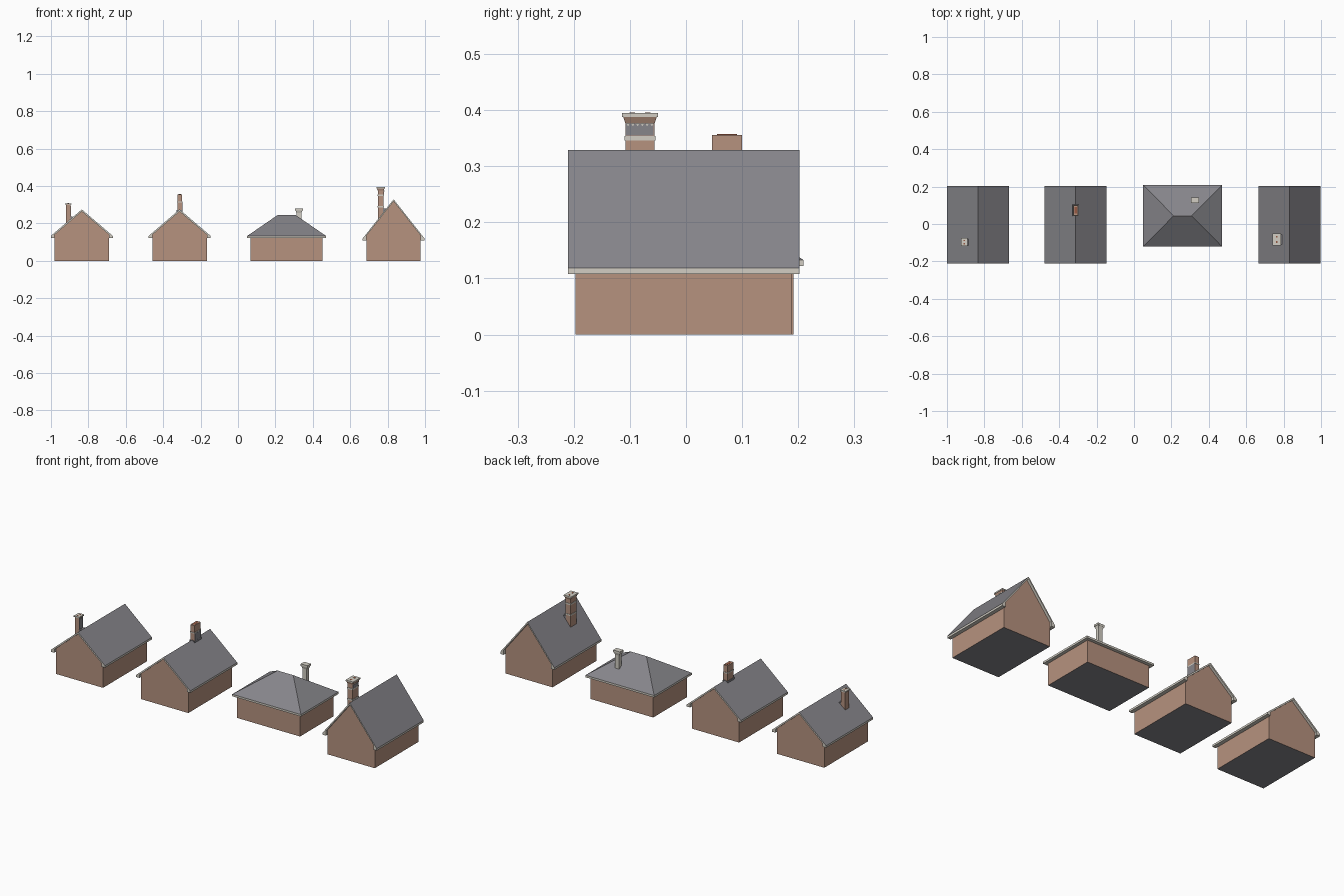
import bpy

cube = bpy.data.objects.get("Cube")
if cube:
    bpy.data.objects.remove(cube, do_unlink=True)


def material(name, srgb):
    lin = [((c / 255 + 0.055) / 1.055) ** 2.4 for c in srgb] + [1.0]
    m = bpy.data.materials.new(name)
    m.use_nodes = True
    m.diffuse_color = lin
    bsdf = next(n for n in m.node_tree.nodes if n.type == 'BSDF_PRINCIPLED')
    bsdf.inputs["Base Color"].default_value = lin
    return m


brick = material("brick", (182, 146, 127))
slate = material("slate", (134, 133, 138))
stone = material("pale stone", (210, 206, 196))
clay = material("clay", (150, 88, 66))


def make(name, verts, faces, mats):
    mesh = bpy.data.meshes.new(name)
    mesh.from_pydata(verts, [], faces)
    for m in mats:
        mesh.materials.append(m)
    mesh.update()
    ob = bpy.data.objects.new(name, mesh)
    bpy.context.scene.collection.objects.link(ob)
    return ob


def paint(ob, rule):
    for p in ob.data.polygons:
        p.material_index = 1 if rule(p) else 0


def block(name, cx, cy, z0, z1, size, mat, top=None):
    """Box with an optional different top size for flares."""
    verts = []
    for z, (w, d) in ((z0, size), (z1, top or size)):
        verts += [(cx + sx * w / 2, cy + sy * d / 2, z)
                  for sx, sy in ((-1, -1), (1, -1), (1, 1), (-1, 1))]
    faces = [(3, 2, 1, 0), (4, 5, 6, 7)]
    faces += [(i, (i + 1) % 4, 4 + (i + 1) % 4, 4 + i) for i in range(4)]
    return make(name, verts, faces, [mat])


def extrude(name, profile, y0, y1, mats):
    """Closed x-z profile, counter-clockwise from the front, swept along y."""
    n = len(profile)
    verts = [(x, y, z) for y in (y0, y1) for x, z in profile]
    faces = [tuple(range(n)), tuple(range(2 * n - 1, n - 1, -1))]
    faces += [(i, i + n, (i + 1) % n + n, (i + 1) % n) for i in range(n)]
    return make(name, verts, faces, mats)


def gable_house(label, cx, eave, apex):
    hw, rw, t = 0.145, 0.166, 0.011
    slope = (apex - eave - t) / rw
    under = apex - t - slope * hw
    # Walls with pointed ends and a dark floor
    walls = extrude(label + "_walls", [(cx - hw, 0), (cx + hw, 0), (cx + hw, under),
                    (cx, apex - t), (cx - hw, under)], -0.197, 0.188, [brick, slate])
    paint(walls, lambda p: p.normal.z < -0.9)
    # Roof shell: slate on top, pale edges and boxed eaves
    roof = extrude(label + "_roof", [(cx - rw, eave), (cx - hw, eave), (cx - hw, under),
                   (cx, apex - t), (cx + hw, under), (cx + hw, eave), (cx + rw, eave),
                   (cx + rw, eave + t), (cx, apex), (cx - rw, eave + t)],
                   -0.21, 0.202, [stone, slate])
    paint(roof, lambda p: p.normal.z > 0.1)


gable_house("west_house", -0.835, 0.122, 0.275)
gable_house("middle_house", -0.312, 0.122, 0.275)
gable_house("east_house", 0.832, 0.108, 0.329)

# Hipped house
hx, hy = 0.26, 0.044
walls = block("hipped_house_walls", hx, hy, 0, 0.124, (0.386, 0.295), brick)
walls.data.materials.append(slate)
paint(walls, lambda p: p.normal.z < -0.9)
block("hipped_house_fascia", hx, hy, 0.122, 0.133, (0.422, 0.33), stone)
corners = [(hx + sx * 0.211, hy + sy * 0.165, 0.133)
           for sx, sy in ((-1, -1), (1, -1), (1, 1), (-1, 1))]
ridge = [(hx - 0.048, hy, 0.245), (hx + 0.048, hy, 0.245)]
make("hipped_house_roof", corners + ridge,
     [(0, 1, 5, 4), (1, 2, 5), (2, 3, 4, 5), (3, 0, 4), (3, 2, 1, 0)], [slate])

# West chimney: brick stack, slate uphill face, stone cap and two flues
cx, cy = -0.908, -0.097
block("west_chimney_stack", cx, cy, 0.15, 0.3, (0.025, 0.034), brick)
block("west_chimney_lining", cx + 0.0135, cy, 0.2, 0.294, (0.003, 0.03), slate)
block("west_chimney_flashing", cx + 0.018, cy, 0.222, 0.236, (0.012, 0.036), slate)
block("west_chimney_cap", cx, cy, 0.3, 0.307, (0.034, 0.042), stone)
for s in (-1, 1):
    block("west_chimney_flue", cx, cy + s * 0.009, 0.306, 0.308, (0.007, 0.007), clay)

# Middle chimney: straddles the ridge, with a stone band
cx, cy = -0.312, 0.073
block("middle_chimney_stack", cx, cy, 0.22, 0.356, (0.025, 0.054), brick)
block("middle_chimney_band", cx, cy, 0.312, 0.318, (0.029, 0.058), stone)
block("middle_chimney_lining", cx + 0.0135, cy, 0.25, 0.312, (0.003, 0.05), slate)
block("middle_chimney_collar", cx, cy, 0.258, 0.272, (0.031, 0.06), slate)
block("middle_chimney_flue", cx, cy, 0.355, 0.357, (0.012, 0.036), clay)

# Hipped house chimney: pale shaft with a flared head
cx, cy = 0.326, 0.128
block("hipped_chimney_shaft", cx, cy, 0.15, 0.256, (0.026, 0.02), stone)
block("hipped_chimney_flare", cx, cy, 0.256, 0.27, (0.026, 0.02), stone, (0.038, 0.028))
block("hipped_chimney_cap", cx, cy, 0.27, 0.281, (0.041, 0.03), stone)

# East chimney: tall brick stack with bands, dentils and a flared head
cx, cy = 0.763, -0.082
block("east_chimney_stack", cx, cy, 0.18, 0.376, (0.03, 0.051), brick)
for z in (0.286, 0.346):
    block("east_chimney_band", cx, cy, z, z + 0.008, (0.034, 0.055), stone)
block("east_chimney_lining", cx + 0.016, cy, 0.355, 0.376, (0.003, 0.049), slate)
for i in range(6):
    block("east_chimney_dentil", cx + 0.018, cy + (i - 2.5) * 0.0085,
          0.372, 0.377, (0.002, 0.002), stone, (0.003, 0.006))
block("east_chimney_flare", cx, cy, 0.376, 0.388, (0.032, 0.052), brick, (0.042, 0.06))
block("east_chimney_cap", cx, cy, 0.388, 0.395, (0.046, 0.064), stone)
block("east_chimney_flashing", cx + 0.02, cy, 0.262, 0.28, (0.014, 0.053), slate)
for s in (-1, 1):
    block("east_chimney_flue", cx, cy + s * 0.014, 0.394, 0.396, (0.01, 0.01), clay)
